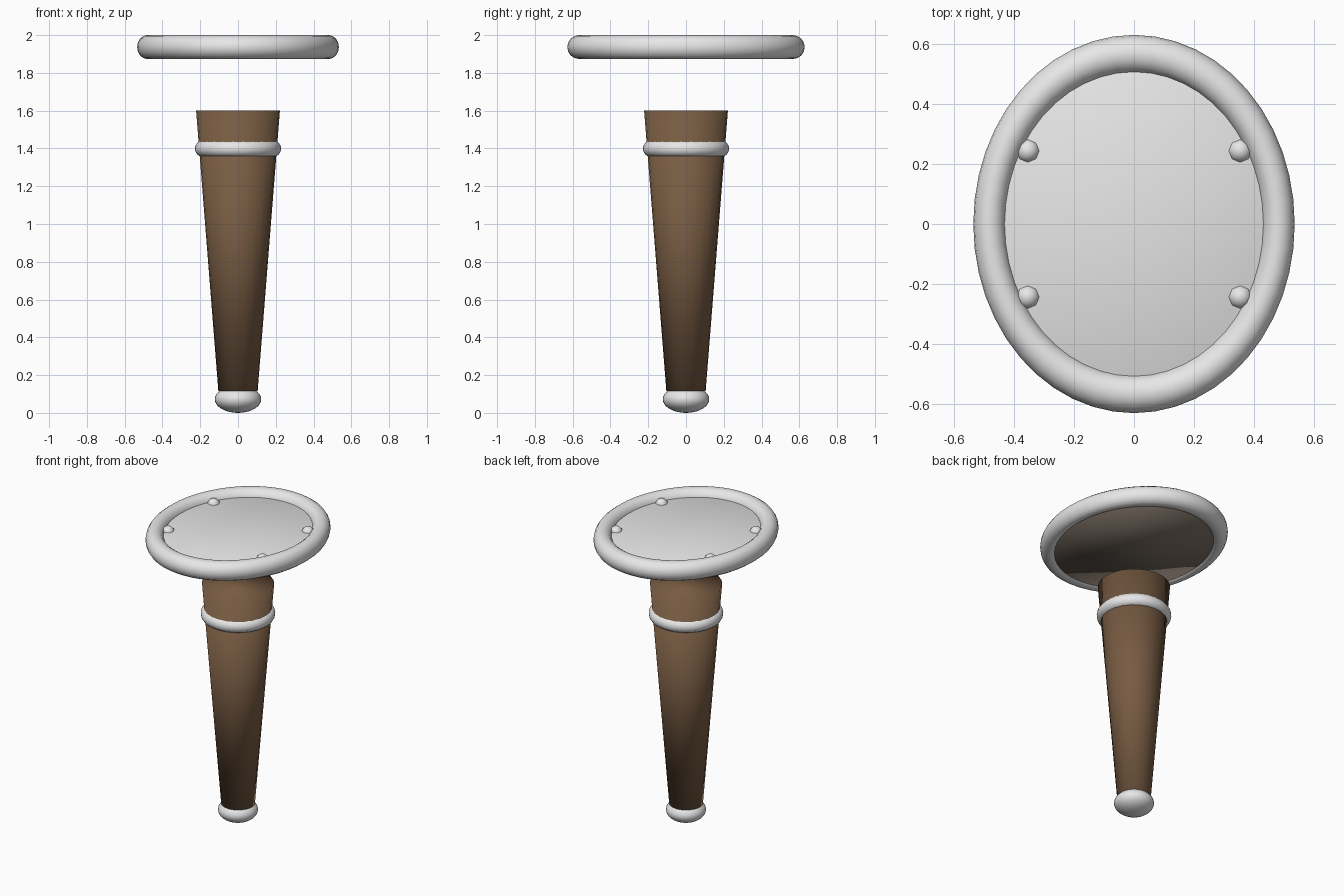
import bpy

cube = bpy.data.objects.get("Cube")
if cube:
    bpy.data.objects.remove(cube, do_unlink=True)


def material(name, rgb):
    mat = bpy.data.materials.new(name)
    mat.use_nodes = True
    mat.diffuse_color = (*rgb, 1)
    mat.node_tree.nodes["Principled BSDF"].inputs["Base Color"].default_value = (*rgb, 1)
    return mat


silver = material("silver", (0.8, 0.8, 0.8))
wood = material("brown wood", (0.185, 0.105, 0.055))
backing = material("grey brown backing", (0.18, 0.145, 0.118))
OVAL = 0.85   # width of the oval head relative to its length


def finish(name, mat, scale=(1, 1, 1)):
    """Name, colour, scale and smooth the newest primitive."""
    obj = bpy.context.object
    obj.name = name
    obj.scale = scale
    obj.data.materials.append(mat)
    bpy.ops.object.transform_apply(location=False, rotation=False, scale=True)
    bpy.ops.object.shade_smooth()


def ring(name, major, minor, z, scale=(1, 1, 1)):
    bpy.ops.mesh.primitive_torus_add(major_radius=major, minor_radius=minor, location=(0, 0, z),
                                     major_segments=48, minor_segments=16)
    finish(name, silver, scale)


def taper(name, low_radius, high_radius, bottom, top, mat, sides, scale=(1, 1, 1)):
    bpy.ops.mesh.primitive_cone_add(vertices=sides, radius1=low_radius, radius2=high_radius,
                                    depth=top - bottom, location=(0, 0, (top + bottom) / 2))
    finish(name, mat, scale)


# Oval head: frame, face plate with a sloped rim, and backing
ring("head_frame", 0.5655, 0.0632, 1.9368, (OVAL, 1, 1))
taper("face_plate", 0.56, 0.53, 1.941, 1.956, silver, 48, (OVAL, 1, 1))
taper("head_back", 0.545, 0.545, 1.8835, 1.93, backing, 48, (OVAL, 1, 1))

# Four studs on the face
for x in (-1, 1):
    for y in (-1, 1):
        bpy.ops.mesh.primitive_uv_sphere_add(segments=8, ring_count=6, radius=0.041,
                                             location=(0.353 * x, 0.243 * y, 1.944))
        finish(f"stud_{'left' if x > 0 else 'right'}_{'back' if y > 0 else 'front'}", silver)

# Tapered handle, separate from the head
taper("handle", 0.104, 0.222, 0.115, 1.602, wood, 24)

# Collar and end knob
ring("collar", 0.185, 0.0435, 1.399)
bpy.ops.mesh.primitive_uv_sphere_add(segments=32, ring_count=16, radius=0.123, location=(0, 0, 0.072))
finish("end_knob", silver, (1, 1, 0.585))
